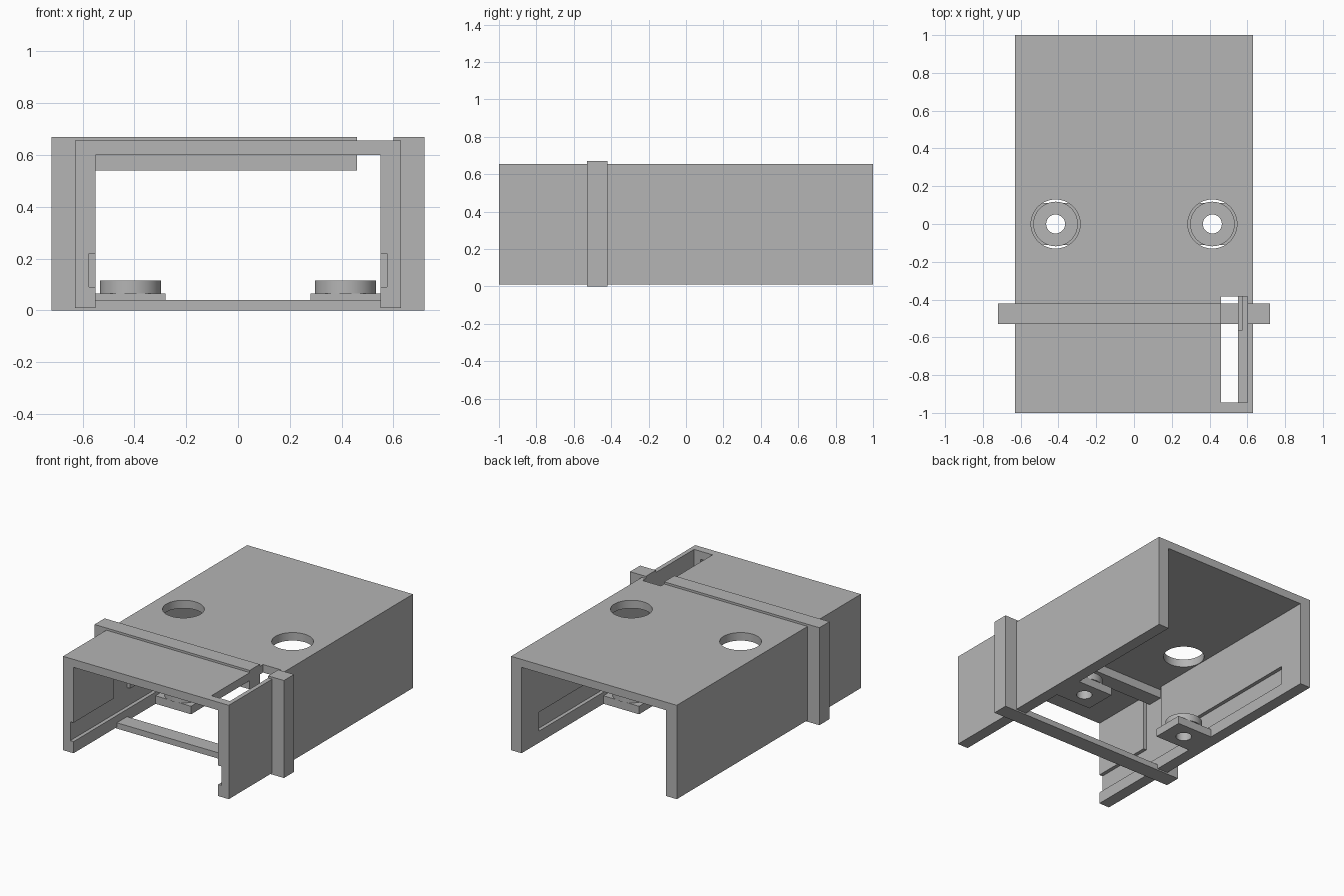
import bpy
import bmesh

cube = bpy.data.objects.get("Cube")
if cube:
    bpy.data.objects.remove(cube, do_unlink=True)

grey = bpy.data.materials.new("plain grey")
grey.use_nodes = True
colour = (0.46, 0.46, 0.46, 1)
grey.diffuse_color = colour
grey.node_tree.nodes["Principled BSDF"].inputs["Base Color"].default_value = colour


def finish(name, bm):
    bmesh.ops.recalc_face_normals(bm, faces=bm.faces)
    mesh = bpy.data.meshes.new(name)
    bm.to_mesh(mesh)
    bm.free()
    mesh.materials.append(grey)
    obj = bpy.data.objects.new(name, mesh)
    bpy.context.collection.objects.link(obj)
    return obj


def extrude_profile(name, points, y0, y1):
    """Extrude an (x, z) outline along y."""
    bm = bmesh.new()
    face = bm.faces.new([bm.verts.new((x, y0, z)) for x, z in points])
    new = bmesh.ops.extrude_face_region(bm, geom=[face])["geom"]
    verts = [v for v in new if isinstance(v, bmesh.types.BMVert)]
    bmesh.ops.translate(bm, verts=verts, vec=(0, y1 - y0, 0))
    return finish(name, bm)


def box(name, xs, ys, zs):
    (x0, x1), (z0, z1) = sorted(xs), zs
    return extrude_profile(name, [(x0, z0), (x1, z0), (x1, z1), (x0, z1)], *ys)


def cylinder(name, x, y, radius, z0, z1):
    bm = bmesh.new()
    bmesh.ops.create_cone(bm, cap_ends=True, segments=64, radius1=radius,
                          radius2=radius, depth=z1 - z0)
    bmesh.ops.translate(bm, verts=bm.verts, vec=(x, y, (z0 + z1) / 2))
    return finish(name, bm)


def activate(obj):
    bpy.ops.object.select_all(action="DESELECT")
    obj.select_set(True)
    bpy.context.view_layer.objects.active = obj


def combine(obj, other, operation="DIFFERENCE"):
    """Apply a boolean and remove the helper."""
    mod = obj.modifiers.new("combine", "BOOLEAN")
    mod.operation, mod.solver, mod.object = operation, "EXACT", other
    other.hide_render = True
    activate(obj)
    bpy.ops.object.modifier_apply(modifier=mod.name)
    bpy.data.objects.remove(other, do_unlink=True)


def smooth(obj):
    activate(obj)
    bpy.ops.object.shade_smooth_by_angle()


# Main sleeve: channel open at the bottom and both ends
outer, inner, base, ceiling, top = 0.63, 0.55, 0.01, 0.60, 0.655
sleeve = extrude_profile("sleeve", [
    (-outer, base), (-outer, top), (outer, top), (outer, base),
    (inner, base), (inner, ceiling), (-inner, ceiling), (-inner, base)], -1, 1)

mount_x = 0.415
for side in (-1, 1):
    # Round access holes in the roof
    combine(sleeve, cylinder("cutter", side * mount_x, 0, 0.13, 0.5, 0.8))
    # Long guide groove, open at the front, and the upright groove above it
    depth = (side * 0.5, side * 0.575)
    combine(sleeve, box("cutter", depth, (-1.1, 0.81), (0.09, 0.22)))
    combine(sleeve, box("cutter", depth, (-0.56, -0.385), (0.15, ceiling)))

# Slot in the roof that bites into the left wall
combine(sleeve, box("cutter", (0.46, 0.60), (-0.945, -0.385), (0.54, 0.8)))
smooth(sleeve)

# Collar around the sleeve, broken where the slot passes
extrude_profile("collar", [
    (0.60, 0.67), (0.72, 0.67), (0.72, 0), (-0.72, 0), (-0.72, 0.67),
    (0.46, 0.67), (0.46, 0.54), (-0.60, 0.54), (-0.60, 0.04), (0.60, 0.04)],
    -0.53, -0.42)

# Screw mounts: wall tab, round boss and through hole
for side, label in ((-1, "right"), (1, "left")):
    mount = box(label + "_screw_mount", (side * 0.28, side * 0.56),
                (-0.11, 0.11), (base, 0.065))
    combine(mount, cylinder("boss", side * mount_x, 0, 0.118, 0.065, 0.115), "UNION")
    combine(mount, cylinder("cutter", side * mount_x, 0, 0.05, -0.1, 0.2))
    smooth(mount)
